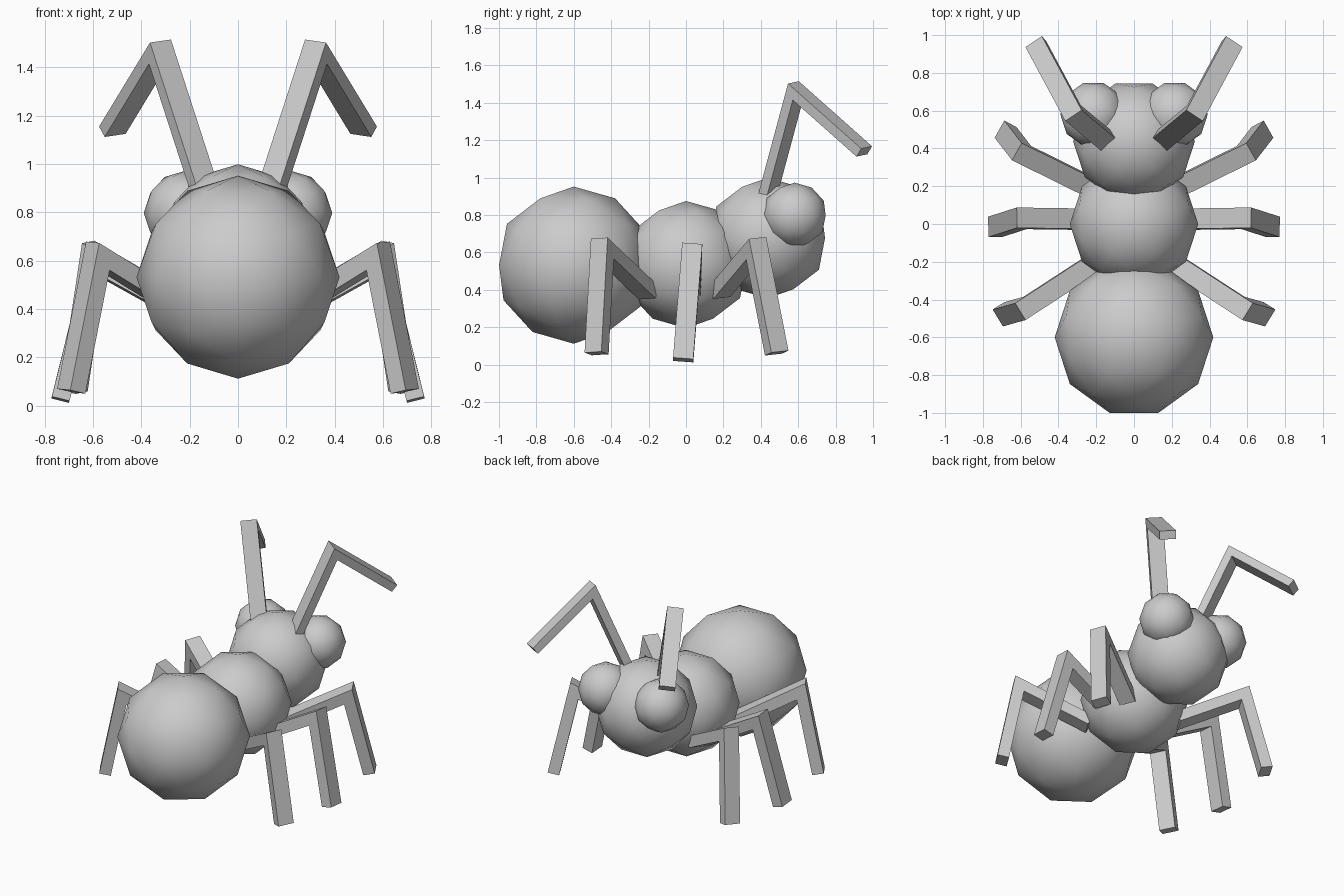
import bpy
from math import pi
from mathutils import Vector

if "Cube" in bpy.data.objects:
    bpy.data.objects.remove(bpy.data.objects["Cube"])


def ball(name, centre, radius):
    """Smooth-shaded low-poly ball."""
    bpy.ops.mesh.primitive_ico_sphere_add(subdivisions=2, radius=radius,
                                          location=centre, rotation=(0, 0, pi / 2))
    ob = bpy.context.object
    ob.name = name
    bpy.ops.object.shade_smooth()


def limb(name, path, width, thick, side):
    """Rectangular bar bent once at a mitred joint; side mirrors it in x."""
    root, knee, tip = (Vector((p[0] * side, p[1], p[2])) for p in path)
    u, l = (knee - root).normalized(), (tip - knee).normalized()
    n = u.cross(l).normalized()
    a, b = n.cross(u), n.cross(l)
    mitre = (a + b).normalized()
    mitre /= mitre.dot(a)
    verts = []
    for p, t in ((root, a), (knee, mitre), (tip, b)):
        for i, j in ((-1, -1), (1, -1), (1, 1), (-1, 1)):
            verts.append(p + n * i * width / 2 + t * j * thick / 2)
    faces = [(3, 2, 1, 0), (8, 9, 10, 11)]
    for s in (0, 4):
        faces += [(s + k, s + (k + 1) % 4, s + 4 + (k + 1) % 4, s + 4 + k)
                  for k in range(4)]
    mesh = bpy.data.meshes.new(name)
    mesh.from_pydata(verts, [], faces)
    mesh.update()
    bpy.context.collection.objects.link(bpy.data.objects.new(name, mesh))


# Body segments
ball("abdomen", (0, -0.6, 0.532), 0.42)
ball("thorax", (0, 0, 0.535), 0.34)
ball("head", (0, 0.437, 0.677), 0.322)

# Legs and antennae: root, knee, tip, width, thickness
limbs = {
    "rear_leg": ((0.2, -0.2, 0.385), (0.58, -0.447, 0.62), (0.69, -0.478, 0.06), 0.105, 0.075),
    "middle_leg": ((0.25, 0.025, 0.40), (0.595, 0.03, 0.592), (0.735, -0.015, 0.025), 0.108, 0.075),
    "front_leg": ((0.2, 0.18, 0.39), (0.595, 0.375, 0.622), (0.68, 0.485, 0.062), 0.105, 0.075),
    "antenna": ((0.14, 0.435, 0.90), (0.323, 0.587, 1.465), (0.52, 0.953, 1.14), 0.105, 0.055),
}
for side, label in ((1, "right"), (-1, "left")):
    ball(label + "_eye", (0.215 * side, 0.58, 0.798), 0.175)
    for part, (root, knee, tip, w, t) in limbs.items():
        limb(f"{label}_{part}", (root, knee, tip), w, t, side)
